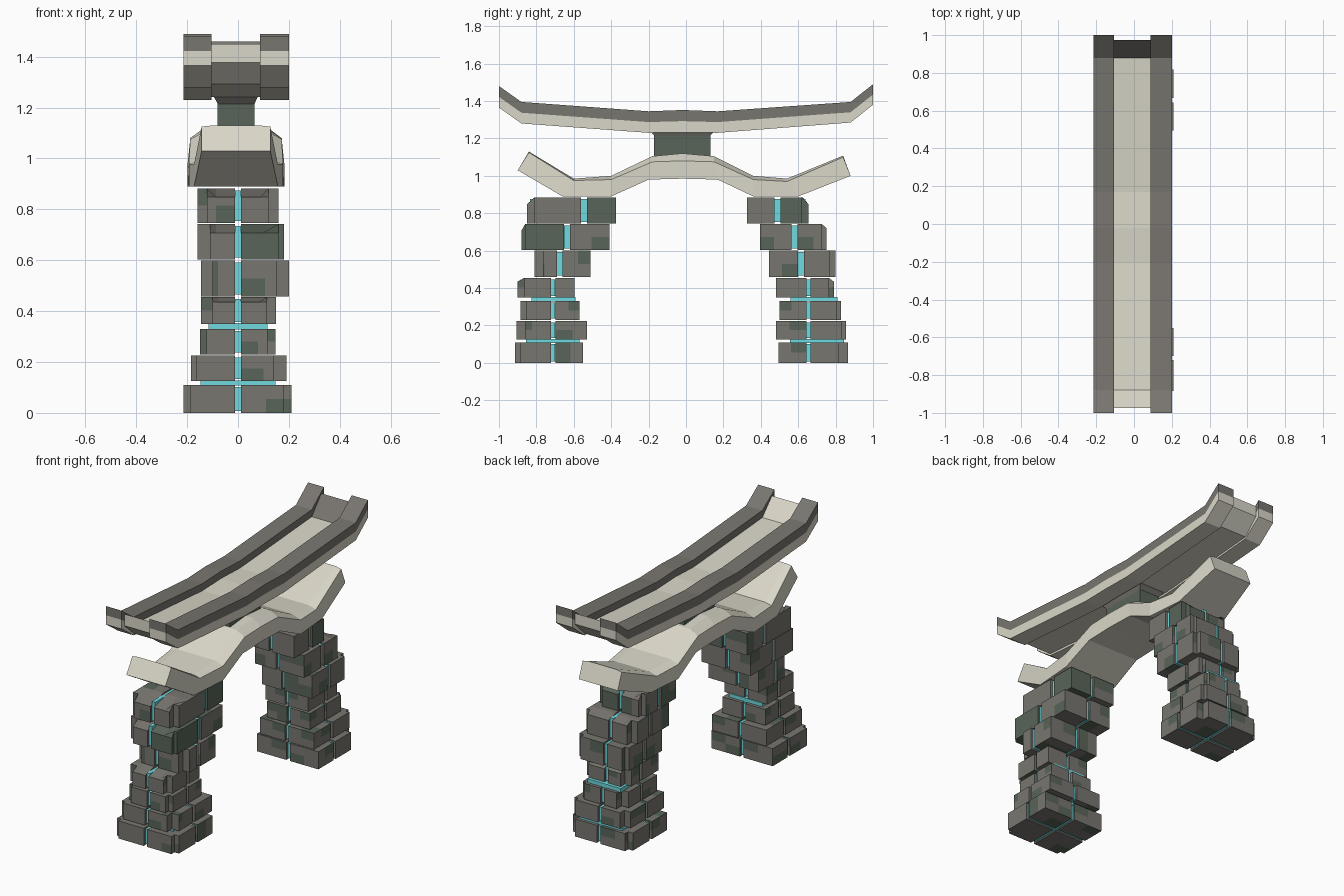
import bpy, bmesh, random
from mathutils import Vector

if "Cube" in bpy.data.objects:
    bpy.data.objects.remove(bpy.data.objects["Cube"])

random.seed(4)


def material(name, rgb):
    m = bpy.data.materials.new(name)
    m.diffuse_color = (*rgb, 1)
    m.use_nodes = True
    m.node_tree.nodes["Principled BSDF"].inputs["Base Color"].default_value = m.diffuse_color
    return m


STONE = material("stone", (0.19, 0.18, 0.16))
MOSS = material("moss", (0.10, 0.13, 0.10))
PALE = material("pale_stone", (0.70, 0.68, 0.58))
GLOW = material("glow", (0.16, 0.70, 0.74))


def finish(bm, name, *mats):
    bmesh.ops.recalc_face_normals(bm, faces=bm.faces)
    me = bpy.data.meshes.new(name)
    bm.to_mesh(me)
    bm.free()
    for m in mats:
        me.materials.append(m)
    ob = bpy.data.objects.new(name, me)
    bpy.context.collection.objects.link(ob)
    return ob


def loft(name, sections, *mats):
    """Skin a list of equal-length closed sections and cap both ends."""
    bm = bmesh.new()
    rings = [[bm.verts.new(p) for p in s] for s in sections]
    n = len(rings[0])
    for a, b in zip(rings, rings[1:]):
        for i in range(n):
            j = (i + 1) % n
            bm.faces.new((a[i], a[j], b[j], b[i]))
    bm.faces.new(rings[0])
    bm.faces.new(rings[-1])
    return finish(bm, name, *mats)


def strip(name, rows, x0, x1, *mats):
    """Plank following rows of (y, bottom z, top z)."""
    return loft(name, [[(x0, y, b), (x1, y, b), (x1, y, t), (x0, y, t)]
                       for y, b, t in rows], *mats)


def frustum(name, lo, hi, mat):
    """Tapered box between two (x0, x1, y0, y1, z) rectangles."""
    return loft(name, [[(a, c, z), (b, c, z), (b, d, z), (a, d, z)]
                       for a, b, c, d, z in (lo, hi)], mat)


# roof: two rails, dark above and pale below, with a sunken plank between
roof = [(-1, 1.365, 1.48), (-0.88, 1.28, 1.395), (-0.2, 1.23, 1.345),
        (-0.02, 1.233, 1.352), (0.17, 1.23, 1.345), (0.88, 1.285, 1.395), (1, 1.38, 1.49)]
for side, x0, x1 in (("left", -0.215, -0.105), ("right", 0.087, 0.2)):
    strip("roof_rail_lower_" + side, [(y, b, (b + t) / 2) for y, b, t in roof], x0, x1, PALE)
    strip("roof_rail_upper_" + side, [(y, (b + t) / 2, t) for y, b, t in roof], x0, x1, STONE)
plank = [(y * (0.975 if abs(y) == 1 else 1), b + 0.012, t - (0.03 if abs(y) == 1 else 0.045))
         for y, b, t in roof]
deck = strip("roof_plank", plank, -0.105, 0.087, PALE, STONE)
for f in deck.data.polygons:
    if f.center.y > 0.9 and f.normal.z > 0.3:
        f.material_index = 1

# neck between roof and lower beam
frustum("roof_capital", (-0.08, 0.065, -0.17, 0.13, 1.215),
        (-0.105, 0.087, -0.21, 0.17, 1.262), STONE)
frustum("neck_post", (-0.08, 0.065, -0.17, 0.13, 1.09),
        (-0.08, 0.065, -0.17, 0.13, 1.22), MOSS)

# lower beam: bottom y, bottom z, top y, top z, crown, half width
beam = [(-0.90, 1.03, -0.84, 1.125, 0.005, 0.135), (-0.66, 0.89, -0.60, 0.975, 0.01, 0.165),
        (-0.40, 0.89, -0.40, 0.98, 0.02, 0.185), (-0.20, 0.98, -0.18, 1.075, 0.03, 0.18),
        (-0.02, 0.985, -0.02, 1.08, 0.04, 0.18), (0.17, 0.98, 0.15, 1.075, 0.03, 0.18),
        (0.36, 0.89, 0.36, 0.98, 0.02, 0.19), (0.60, 0.89, 0.54, 0.97, 0.015, 0.17),
        (0.88, 1.0, 0.84, 1.10, 0.008, 0.135)]
cx = -0.008
loft("lower_beam", [[(cx - w, yb, zb), (cx + w, yb, zb), (cx + w, yt, zt),
                     (cx + w * 0.7, yt, zt + c), (cx - w * 0.7, yt, zt + c), (cx - w, yt, zt)]
                    for yb, zb, yt, zt, c, w in beam], PALE)


def stone_block(name, sx, sy, ox, oy, z0, z1, notch, chamfer, moss):
    """Stone from its inner corner (sx, sy) to (ox, oy), outer corner notched."""
    nx = ox - (notch if ox > sx else -notch)
    ny = oy - (notch if oy > sy else -notch)
    plan = [(sx, sy), (ox, sy), (ox, ny), (nx, ny), (nx, oy), (sx, oy)]
    if notch == 0:
        plan = [(sx, sy), (ox, sy), (ox, oy), (sx, oy)]
    bm = bmesh.new()
    base = bm.faces.new([bm.verts.new((x, y, z0)) for x, y in plan])
    up = bmesh.ops.extrude_face_region(bm, geom=[base])
    bmesh.ops.translate(bm, vec=(0, 0, z1 - z0),
                        verts=[v for v in up["geom"] if isinstance(v, bmesh.types.BMVert)])
    # split the faces into moss patches
    for co, no in (((sx + (ox - sx) * .5, 0, 0), (1, 0, 0)),
                   ((0, sy + (oy - sy) * .55, 0), (0, 1, 0)),
                   ((0, 0, (z0 + z1) / 2), (0, 0, 1))):
        bmesh.ops.bisect_plane(bm, geom=bm.verts[:] + bm.edges[:] + bm.faces[:],
                               plane_co=Vector(co), plane_no=Vector(no))
    for f in bm.faces:
        f.material_index = int(random.random() < moss)
    for v in bm.verts:
        if v.co.z > z1 - 1e-4 and abs(v.co.y - oy) < 1e-4:
            v.co.z -= chamfer
    finish(bm, name, STONE, MOSS)


# courses: z0, z1, x min, x max
courses = [(0, .11, -.215, .21), (.125, .225, -.185, .19), (.23, .33, -.15, .147),
           (.35, .455, -.145, .15), (.458, .6, -.145, .2), (.603, .742, -.16, .18),
           (.746, .883, -.16, .16)]
# outer y, split y, inner y for each course
legs = {
    "front": [(-.915, -.71, -.55), (-.905, -.71, -.53), (-.885, -.71, -.57), (-.90, -.71, -.595),
              (-.81, -.675, -.51), (-.88, -.635, -.41), (-.85, -.545, -.375)],
    "back": [(.865, .655, .495), (.855, .655, .48), (.83, .655, .50), (.79, .655, .48),
             (.80, .615, .445), (.75, .58, .395), (.655, .49, .325)],
}
# wholly mossy stones: (leg, course, x side, is outer)
mossy = {("front", 6, 1, False), ("front", 5, 1, True), ("back", 6, 1, True)}

for leg, rows in legs.items():
    for i, ((z0, z1, xa, xb), (out, mid, inn)) in enumerate(zip(courses, rows)):
        g = 0.011 if i < 4 else 0.016
        for xs, ox in ((-1, xa), (1, xb)):
            for oy in (out, inn):
                outer = oy == out
                s = 1 if oy > mid else -1
                chamfer = 0.035 if outer and (i == 6 or i == 5 and leg == "front") else \
                    0.02 if outer and i in (3, 5) else 0
                moss = 1 if (leg, i, xs, outer) in mossy else 0.12 if outer else 0.3
                stone_block(f"{leg}_leg_stone", xs * 0.012, mid + s * g, ox, oy, z0, z1,
                            random.uniform(0.02, 0.05) if outer else 0, chamfer, moss)
        # glowing seams between the stones
        y0, y1 = sorted((out, inn))
        for x0, x1, c0, c1 in ((-.0115, .0115, y0 + .015, y1 - .015),
                               (xa + .015, xb - .015, mid - g + .0005, mid + g - .0005)):
            frustum(f"{leg}_leg_seam", (x0, x1, c0, c1, z0 + .008),
                    (x0, x1, c0, c1, z1 - .008), GLOW)
        if i in (0, 2):
            w = .148 if i == 0 else .115
            frustum(f"{leg}_leg_band", (-w, w, y0 + .06, y1 - .02, z1 - .003),
                    (-w, w, y0 + .06, y1 - .02, courses[i + 1][0] + .003), GLOW)
